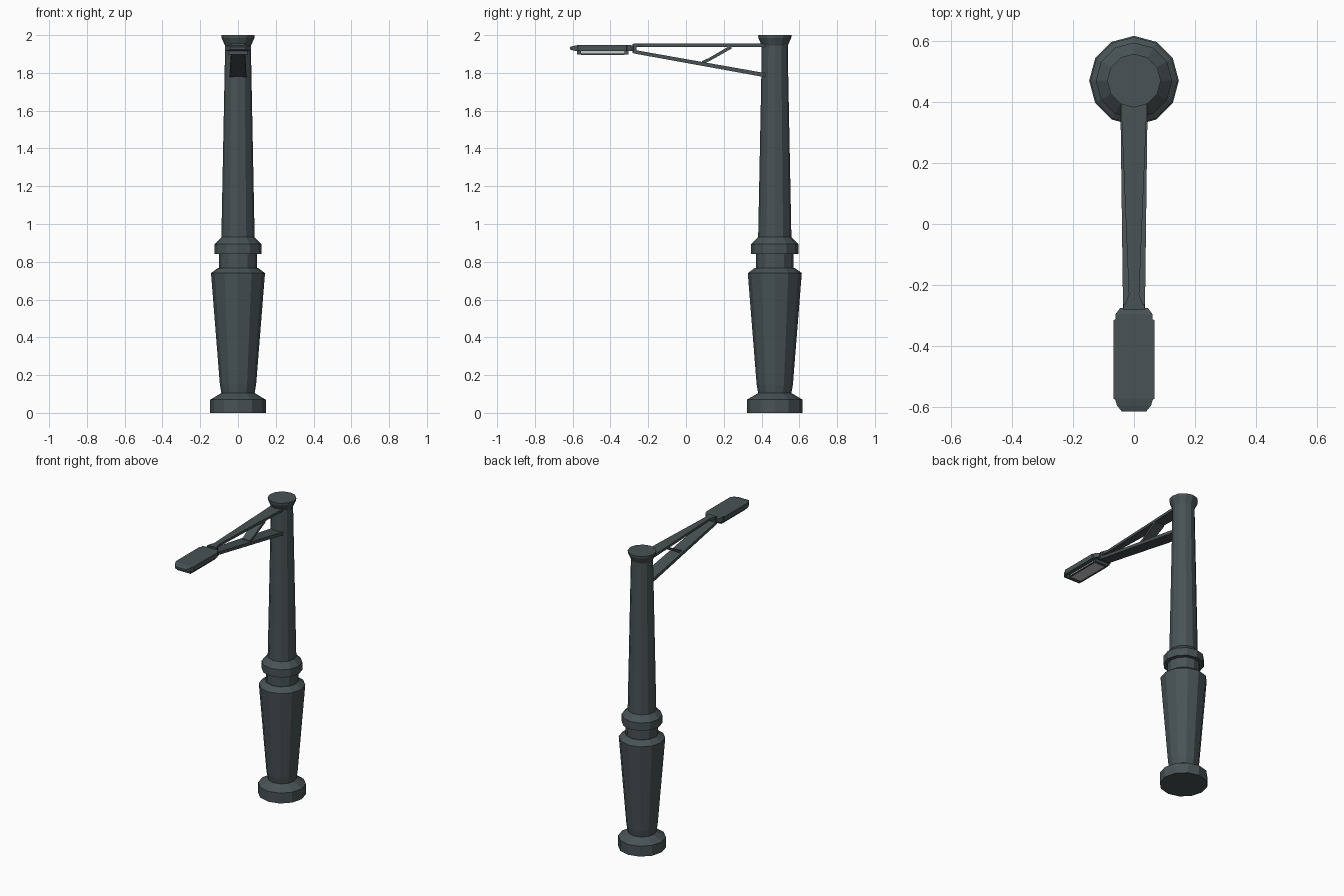
import bpy, bmesh, math

if "Cube" in bpy.data.objects:
    bpy.data.objects.remove(bpy.data.objects["Cube"])

POLE_Y = 0.47


def material(name, color):
    m = bpy.data.materials.new(name)
    m.diffuse_color = color
    m.use_nodes = True
    m.node_tree.nodes["Principled BSDF"].inputs["Base Color"].default_value = m.diffuse_color
    return m


iron = material("dark_iron", (0.065, 0.085, 0.09, 1))
glass = material("pale_glass", (0.6, 0.63, 0.62, 1))


def add_object(name, bm, mat):
    bmesh.ops.recalc_face_normals(bm, faces=bm.faces)
    mesh = bpy.data.meshes.new(name)
    bm.to_mesh(mesh)
    bm.free()
    mesh.materials.append(mat)
    ob = bpy.data.objects.new(name, mesh)
    bpy.context.collection.objects.link(ob)
    return ob


def loft(name, rings, mat):
    """Skin a list of equal-sized point rings and cap both ends."""
    bm = bmesh.new()
    rows = [[bm.verts.new(p) for p in ring] for ring in rings]
    n = len(rows[0])
    for a, b in zip(rows, rows[1:]):
        for i in range(n):
            j = (i + 1) % n
            bm.faces.new((a[i], a[j], b[j], b[i]))
    bm.faces.new(rows[0])
    bm.faces.new(rows[-1])
    return add_object(name, bm, mat)


def turned(name, profile, sides=12):
    def ring(r, z):
        return [(r * math.cos(i * math.tau / sides),
                 POLE_Y + r * math.sin(i * math.tau / sides), z) for i in range(sides)]
    return loft(name, [ring(r, z) for r, z in profile], iron)


def bar(name, stations, mat=iron):
    """Rectangular bar along y; stations are (y, half width, z low, z high)."""
    return loft(name, [[(-w, y, lo), (w, y, lo), (w, y, hi), (-w, y, hi)]
                       for y, w, lo, hi in stations], mat)


# Twelve-sided post: foot, tapered pedestal, neck, collar, shaft, flared cap
turned("post", [
    (0.147, 0), (0.147, 0.07), (0.088, 0.105), (0.096, 0.15),
    (0.143, 0.74), (0.105, 0.768), (0.1, 0.768), (0.1, 0.84),
    (0.125, 0.84), (0.125, 0.893), (0.088, 0.93),
    (0.069, 1.9), (0.069, 1.945), (0.087, 1.985), (0.088, 2.0)])

# Bracket: level top bar, sloping lower bar, diagonal strut, end block
bar("bracket_top", [(0.43, 0.044, 1.938, 1.955), (-0.23, 0.017, 1.938, 1.955),
                    (-0.277, 0.034, 1.935, 1.955)])
bar("bracket_lower", [(0.43, 0.045, 1.775, 1.797), (-0.277, 0.036, 1.903, 1.922)])
bar("bracket_strut", [(0.085, 0.029, 1.845, 1.863), (0.12, 0.03, 1.86, 1.878),
                      (0.24, 0.036, 1.928, 1.948)])
bar("bracket_end", [(-0.262, 0.034, 1.905, 1.953), (-0.282, 0.035, 1.905, 1.953)])

# Lamp head: flat housing with clipped ends
bar("lamp_housing", [(-0.275, 0.045, 1.917, 1.942), (-0.295, 0.06, 1.915, 1.947),
                     (-0.313, 0.061, 1.915, 1.947), (-0.315, 0.068, 1.915, 1.947),
                     (-0.572, 0.068, 1.915, 1.947), (-0.578, 0.061, 1.915, 1.946),
                     (-0.595, 0.056, 1.918, 1.943), (-0.615, 0.04, 1.924, 1.937)])

# Pale lens below the housing, held by a clip at each end
bar("lamp_lens", [(-0.325, 0.042, 1.899, 1.918), (-0.555, 0.042, 1.899, 1.918)], glass)
for name, y0, y1 in (("rear_clip", -0.305, -0.325), ("front_clip", -0.555, -0.578)):
    bar(name, [(y0, 0.05, 1.897, 1.918), (y1, 0.05, 1.897, 1.918)])
for name, side in (("left_lens_rim", -1), ("right_lens_rim", 1)):
    rim = bar(name, [(-0.325, 0.005, 1.896, 1.902), (-0.555, 0.005, 1.896, 1.902)])
    rim.location.x = side * 0.045
